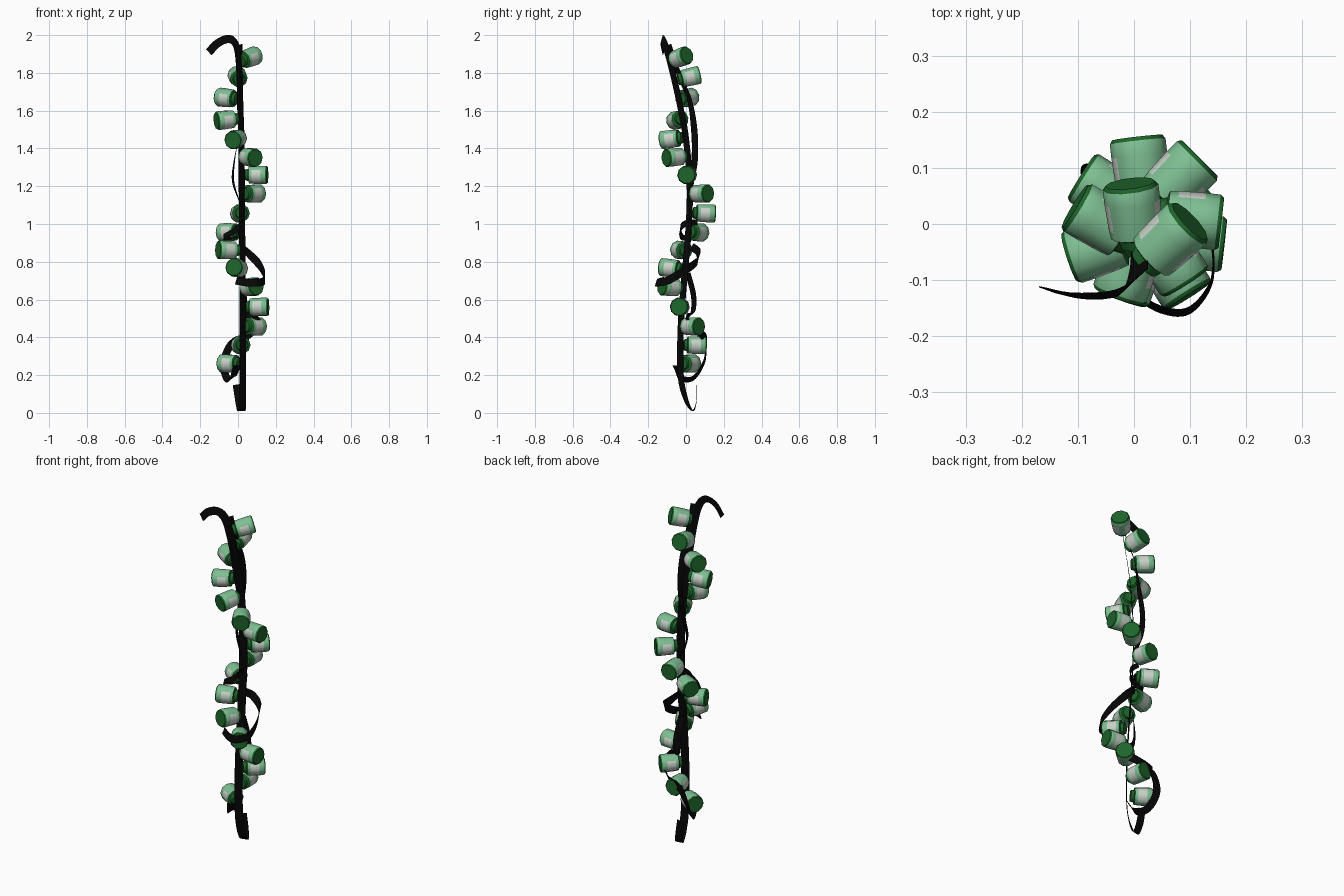
import bpy, bmesh, math
from mathutils import Vector

if "Cube" in bpy.data.objects:
    bpy.data.objects.remove(bpy.data.objects["Cube"])


def material(name, col):
    m = bpy.data.materials.new(name)
    m.diffuse_color = (*col, 1)
    m.use_nodes = True
    m.node_tree.nodes["Principled BSDF"].inputs["Base Color"].default_value = m.diffuse_color
    return m


LIGHT = material("light_green", (0.21, 0.52, 0.29))
DARK = material("dark_green", (0.013, 0.13, 0.024))
PALE = material("pale_grey", (0.58, 0.64, 0.58))
BLACK = material("black", (0.002, 0.002, 0.002))


def finish(name, bm, mats):
    bmesh.ops.recalc_face_normals(bm, faces=bm.faces)
    me = bpy.data.meshes.new(name)
    bm.to_mesh(me)
    bm.free()
    for m in mats:
        me.materials.append(m)
    ob = bpy.data.objects.new(name, me)
    bpy.context.collection.objects.link(ob)
    bpy.ops.object.select_all(action='DESELECT')
    ob.select_set(True)
    bpy.context.view_layer.objects.active = ob
    bpy.ops.object.shade_smooth_by_angle(angle=math.radians(40))
    return ob


def catmull(pts, steps=8):
    """Smooth samples through points of any dimension."""
    p = [Vector(q) for q in pts]
    p = [p[0] * 2 - p[1]] + p + [p[-1] * 2 - p[-2]]
    out = []
    for i in range(1, len(p) - 2):
        a, b, c, d = p[i - 1:i + 3]
        for s in range(steps):
            t = s / steps
            out.append(0.5 * (2 * b + (c - a) * t + (2 * a - 5 * b + 4 * c - d) * t * t
                              + (3 * b - a - 3 * c + d) * t ** 3))
    return out + [p[-2]]


def ribbon(name, pts, dirs, width):
    """Thin flat band along a smooth path; dirs gives its width direction."""
    path = catmull(pts)
    wide = catmull(dirs if isinstance(dirs, list) else [dirs] * len(pts))
    bm = bmesh.new()
    rings = []
    for i, c in enumerate(path):
        t = (path[min(i + 1, len(path) - 1)] - path[max(i - 1, 0)]).normalized()
        w = (wide[i] - t * wide[i].dot(t)).normalized()
        n = t.cross(w) * 0.001
        w *= width / 2
        rings.append([bm.verts.new(c + v) for v in (w + n, n - w, -w - n, w - n)])
    for a, b in zip(rings, rings[1:]):
        for j in range(4):
            bm.faces.new((a[j], a[j - 1], b[j - 1], b[j]))
    bm.faces.new(rings[0])
    bm.faces.new(rings[-1])
    return finish(name, bm, [BLACK])


# Main hanging ribbon with a curl at the top and a turned-up tail
stem = [(-0.155, -0.117, 1.91), (-0.10, -0.128, 1.962), (-0.04, -0.125, 1.978), (-0.005, -0.105, 1.93),
        (0.008, -0.07, 1.80), (0.012, -0.03, 1.62), (0.018, 0.0, 1.45), (0.02, 0.02, 1.2),
        (0.022, 0.012, 0.95), (0.024, -0.01, 0.7), (0.025, -0.028, 0.45), (0.025, -0.028, 0.2),
        (0.022, 0.0, 0.07), (0.018, 0.035, 0.012), (0.008, 0.055, 0.06), (-0.006, 0.058, 0.15)]
diag = (0.7, 0.7, 0)
ribbon("main_ribbon", stem, [(-0.5, 0.2, 0.8), (-0.3, 0.2, 0.9), (0.3, 0.3, 0.8)] + [diag] * 9
       + [(0.8, 0.5, 0), (1, 0.2, 0), (1, 0, 0), (1, 0, 0)], 0.044)

# Loose curling ribbons
ribbon("upper_ribbon", [(0.012, -0.09, 1.95), (0.012, -0.04, 1.8), (0.012, 0.02, 1.65), (0.005, 0.045, 1.48),
                        (-0.02, 0.045, 1.33), (-0.025, 0.025, 1.22), (0.015, 0.02, 1.1)],
       [diag] * 3 + [(0.2, 1, 0), (-0.15, 1, 0), (-0.3, 1, 0), (0, 1, 0)], 0.034)
ribbon("middle_curl", [(0.02, 0.06, 1.01), (0.02, 0.0, 1.005), (-0.01, -0.03, 0.97),
                       (-0.075, -0.02, 0.93), (-0.03, 0.01, 0.935), (0.015, 0.02, 0.97)],
       (0.2, 0.2, 1), 0.03)
ribbon("large_curl", [(0.02, 0.03, 0.88), (0.05, 0.065, 0.85), (0.10, 0.055, 0.80), (0.135, -0.02, 0.745),
                      (0.138, -0.1, 0.70), (0.1, -0.153, 0.69), (0.05, -0.153, 0.69), (-0.01, -0.12, 0.70)],
       (0, 0.3, 1), 0.042)
ribbon("lower_curl", [(0.02, 0.01, 0.74), (0.03, 0.04, 0.62), (0.04, 0.035, 0.53), (0.085, 0.0, 0.505),
                      (0.112, 0.025, 0.46), (0.06, 0.09, 0.41), (-0.03, 0.105, 0.37), (-0.075, 0.095, 0.27),
                      (-0.06, 0.04, 0.185), (-0.03, -0.025, 0.185), (-0.005, -0.06, 0.25)],
       [(0.6, 0.5, 0.3)] * 3 + [(0.3, 0.2, 0.8)] * 3 + [(0.7, 0, 0.6)] * 5, 0.04)


# Small capped cans spiralling around the ribbon: (distance from ribbon, radius)
profile = [(0.02, 0.03), (0.036, 0.034), (0.040, 0.046), (0.056, 0.048), (0.104, 0.050),
           (0.130, 0.050), (0.137, 0.045)]
SIDES = 10
core = catmull(stem[3:-2])
for k in range(17):
    z = 1.86 - 0.1 * k
    i = min(range(1, len(core) - 1), key=lambda n: abs(core[n].z - z))
    up = (core[i - 1] - core[i + 1]).normalized()
    base = core[i] + up * ((z - core[i].z) / up.z)
    ang = math.radians(45) + k * math.tau / 7
    axis = Vector((math.cos(ang), math.sin(ang), 0))
    axis = (axis - up * axis.dot(up)).normalized()
    side = up.cross(axis)
    bm = bmesh.new()
    rings = [[bm.verts.new(base + axis * d + r * (side * math.cos(j * math.tau / SIDES)
                                                   + up * math.sin(j * math.tau / SIDES)))
              for j in range(SIDES)] for d, r in profile]
    for n, (a, b) in enumerate(zip(rings, rings[1:])):
        for j in range(SIDES):
            f = bm.faces.new((a[j - 1], a[j], b[j], b[j - 1]))
            mid = (j - 0.5) * math.tau / SIDES
            flank = abs(math.cos(mid)) > 0.5 and math.sin(mid) < 0.5
            # dark neck and lid rim, light body, pale patches on both flanks
            f.material_index = 1 if n in (0, 1, 5) else 2 if n == 3 and flank else 0
    for end in (rings[0], rings[-1]):
        bm.faces.new(end).material_index = 1
    # the last strip of the body before the lid stays light
    for f in bm.faces:
        if f.material_index == 1 and len(f.verts) == 4 and (f.calc_center_median() - base).dot(axis) < 0.03:
            f.material_index = 1
    finish(f"can_{k + 1}", bm, [LIGHT, DARK, PALE])
